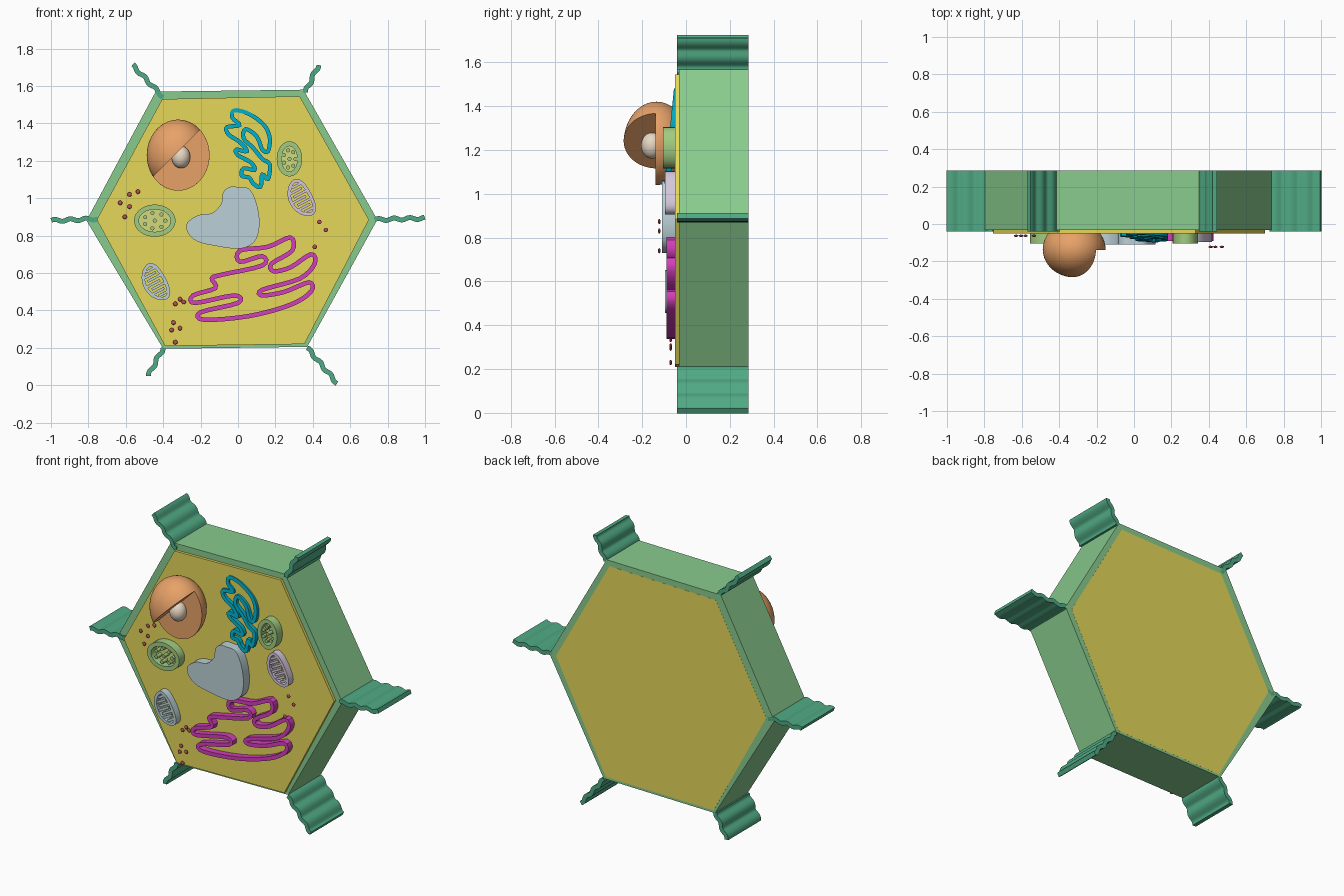
import bpy, bmesh, math
from mathutils import Vector

if "Cube" in bpy.data.objects:
    bpy.data.objects.remove(bpy.data.objects["Cube"])

def mat(name, *rgb):
    m = bpy.data.materials.new(name)
    m.diffuse_color = (*rgb, 1)
    m.use_nodes = True
    m.node_tree.nodes["Principled BSDF"].inputs["Base Color"].default_value = m.diffuse_color
    return m

GREEN = mat("wall_green", .25, .60, .27)
TEAL = mat("fin_green", .08, .40, .23)
YELLOW = mat("yellow", .78, .68, .10)
ORANGE = mat("orange", .80, .36, .14)
CREAM = mat("cream", .80, .68, .55)
BLUE = mat("pale_blue", .50, .64, .68)
LEAF = mat("leaf_green", .36, .60, .22)
LIME = mat("lime", .66, .70, .20)
MAGENTA = mat("magenta", .65, .05, .50)
CYAN = mat("cyan", 0, .40, .55)
LILAC = mat("lilac", .65, .57, .70)
RED = mat("red", .50, .08, .10)

def smooth(o):
    bpy.ops.object.select_all(action='DESELECT')
    o.select_set(True)
    bpy.context.view_layer.objects.active = o
    bpy.ops.object.shade_smooth_by_angle(angle=math.radians(35))

def finish(bm, name, m):
    bmesh.ops.recalc_face_normals(bm, faces=bm.faces)
    me = bpy.data.meshes.new(name)
    bm.to_mesh(me)
    bm.free()
    me.materials.append(m)
    o = bpy.data.objects.new(name, me)
    bpy.context.collection.objects.link(o)
    smooth(o)
    return o

def spline(pts, n=4, closed=True):
    """Smooth a point list with a Catmull-Rom curve."""
    p = [Vector(q) for q in pts]
    k, out = len(p), []
    for i in range(k):
        a, b, c, d = p[i - 1], p[i], p[(i + 1) % k], p[(i + 2) % k]
        for j in range(n):
            t = j / n
            out.append(.5 * (2 * b + (c - a) * t + (2 * a - 5 * b + 4 * c - d) * t * t
                             + (3 * b - a - 3 * c + d) * t ** 3))
    return out

def add_prism(bm, pts, y0, y1):
    """Fill an x-z outline and extrude it along y."""
    f = bm.faces.new([bm.verts.new((p[0], y0, p[1])) for p in pts])
    g = bmesh.ops.extrude_face_region(bm, geom=[f])
    vs = [v for v in g['geom'] if isinstance(v, bmesh.types.BMVert)]
    bmesh.ops.translate(bm, vec=(0, y1 - y0, 0), verts=vs)

def add_ribbon(bm, pts, w, y0, y1, closed=True):
    """Sweep a rectangular wall of half-width w along an x-z path."""
    p = [Vector(q) for q in pts]
    k, rows = len(p), []
    for i in range(k):
        a = p[i - 1] if closed or i else p[0]
        b = p[(i + 1) % k] if closed or i < k - 1 else p[-1]
        t = (b - a).normalized()
        n = Vector((-t.y, t.x)) * w
        l, r = p[i] + n, p[i] - n
        rows.append([bm.verts.new(c) for c in
                     ((l.x, y0, l.y), (r.x, y0, r.y), (r.x, y1, r.y), (l.x, y1, l.y))])
    for i in range(k if closed else k - 1):
        A, B = rows[i], rows[(i + 1) % k]
        for j in range(4):
            bm.faces.new((A[j], A[(j + 1) % 4], B[(j + 1) % 4], B[j]))
    if not closed:
        bm.faces.new(rows[0])
        bm.faces.new(rows[-1])

def prism(name, pts, y0, y1, m):
    bm = bmesh.new()
    add_prism(bm, pts, y0, y1)
    return finish(bm, name, m)

def ribbon(name, pts, w, y0, y1, m, closed=True):
    bm = bmesh.new()
    add_ribbon(bm, pts, w, y0, y1, closed)
    return finish(bm, name, m)

def ball(name, loc, scale, m, seg=48):
    bpy.ops.mesh.primitive_uv_sphere_add(segments=seg, ring_count=seg // 2, radius=1, location=loc)
    o = bpy.context.object
    o.name = name
    o.scale = scale
    o.data.materials.append(m)
    smooth(o)
    return o

def ellipse(cx, cz, rx, rz, n=32):
    return [(cx + rx * math.cos(i * math.tau / n), cz + rz * math.sin(i * math.tau / n))
            for i in range(n)]

# Hexagonal cell wall and the raised cytoplasm slab
prism("cell_wall", [(-.81, .88), (-.44, 1.57), (.35, 1.58), (.745, .885), (.37, .205), (-.40, .195)],
      -.033, .285, GREEN)
prism("cytoplasm", [(-.755, .885), (-.405, 1.53), (.33, 1.545), (.70, .885), (.355, .22), (-.39, .21)],
      -.05, .2855, YELLOW)

# Wavy neighbouring wall fins at the corners
fins = [((-.75, .89), (-.998, .88)), ((-.40, 1.54), (-.565, 1.712)), ((.36, 1.565), (.43, 1.712)),
        ((.73, .885), (.998, .893)), ((.37, .20), (.53, .01)), ((-.40, .20), (-.48, .05))]
for i, (a, b) in enumerate(fins):
    a, b = Vector(a), Vector(b)
    d = b - a
    n = Vector((-d.y, d.x)).normalized()
    path = [a + d * t / 24 + n * .006 * math.sin(t / 24 * d.length * 75) for t in range(25)]
    ribbon(f"wall_fin_{i}", path, .013, -.04, .285, TEAL, False)

# Nucleus with a quarter cut away, and its core
nucleus = ball("nucleus", (-.32, -.135, 1.23), (.168, .15, .19), ORANGE, 64)
h = .3 / math.sqrt(2)
bpy.ops.mesh.primitive_cube_add(size=.6, location=(-.335 + h, -.44, 1.235 - h),
                                rotation=(0, math.radians(45), 0))
cutter = bpy.context.object
cutter.name = "nucleus_cutter"
cutter.hide_render = True
mod = nucleus.modifiers.new("cut", 'BOOLEAN')
mod.object = cutter
mod.operation = 'DIFFERENCE'
bpy.context.view_layer.objects.active = nucleus
bpy.ops.object.modifier_apply(modifier="cut")
bpy.data.objects.remove(cutter)
smooth(nucleus)
ball("nucleolus", (-.305, -.155, 1.22), (.05, .05, .06), CREAM, 32)

# Vacuole
prism("vacuole", spline([(0, 1.06), (.06, 1.05), (.10, .97), (.115, .86), (.09, .77), (.01, .73),
                         (-.12, .745), (-.22, .77), (-.27, .82), (-.27, .87), (-.21, .91),
                         (-.14, .92), (-.09, .97), (-.08, 1.03), (-.045, 1.06)]), -.11, -.045, BLUE)

# Endoplasmic reticulum: one folded wall
er = [(.28, .79), (.16, .74), (.01, .72), (.01, .66), (.13, .69), (.13, .64), (-.09, .59), (-.14, .57),
      (-.12, .52), (-.24, .48), (-.23, .44), (-.02, .48), (0, .44), (-.2, .39), (-.18, .35), (.06, .37),
      (.28, .43), (.39, .50), (.38, .55), (.25, .50), (.13, .48), (.13, .51), (.33, .57), (.41, .65),
      (.39, .70), (.28, .63), (.19, .61), (.18, .65), (.29, .72)]
ribbon("endoplasmic_reticulum", spline(er), .012, -.09, -.045, MAGENTA)

# Golgi body: folded wall leaning forward at the bottom
golgi_path = [(-.02, 1.47), (.06, 1.45), (.14, 1.39), (.17, 1.32), (.16, 1.25), (.13, 1.26), (.10, 1.33),
              (.04, 1.37), (.03, 1.32), (.08, 1.27), (.13, 1.21), (.17, 1.18), (.16, 1.10), (.13, 1.13),
              (.12, 1.06), (.08, 1.08), (.06, 1.11), (.02, 1.12), (.03, 1.16), (.09, 1.15), (.07, 1.19),
              (0, 1.23), (-.01, 1.26), (.05, 1.25), (.01, 1.30), (-.05, 1.34), (-.06, 1.38),
              (.01, 1.39), (-.03, 1.43)]
golgi = ribbon("golgi_body", spline(golgi_path), .011, -.055, -.03, CYAN)
for v in golgi.data.vertices:
    v.co.y -= (1.48 - v.co.z) * .1

# Chloroplasts: ring, floor and small pillars
for side, cx, cz, rx, rz in (("left", -.445, .88, .098, .073), ("right", .275, 1.21, .055, .081)):
    ribbon(f"chloroplast_{side}", ellipse(cx, cz, rx, rz), .013, -.105, -.045, LEAF)
    prism(f"chloroplast_floor_{side}", ellipse(cx, cz, rx, rz), -.056, -.045, LIME)
    bm = bmesh.new()
    for u, v in ellipse(0, 0, .58, .58, 7) + [(0, 0)]:
        add_prism(bm, ellipse(cx + u * rx, cz + v * rz, .011, .011, 12), -.10, -.05)
    finish(bm, f"chloroplast_pillars_{side}", LEAF)

# Mitochondria: bean-shaped rim with alternating inner folds
for side, cx, cz, m in (("left", -.44, .55, BLUE), ("right", .34, 1.0, LILAC)):
    ang = math.radians(-62)
    c, s = math.cos(ang), math.sin(ang)
    def place(u, v):
        v -= 1.6 * u * u - .006
        return (cx + u * c + v * s, cz + u * s - v * c)
    bm = bmesh.new()
    add_ribbon(bm, [place(u, v) for u, v in ellipse(0, 0, .098, .054)], .009, -.095, -.045)
    for i in range(7):
        u = (i - 3) * .024
        e = .054 * math.sqrt(1 - (u / .098) ** 2) * (1 if i % 2 else -1)
        add_ribbon(bm, [place(u, e), place(u, 0), place(u, -.6 * e)], .007, -.09, -.045, False)
    finish(bm, f"mitochondrion_{side}", m)

# Ribosomes
groups = [(-.063, [(-.58, 1.02), (-.535, 1.035), (-.63, .975), (-.58, .955), (-.605, .90)]),
          (-.122, [(.435, .873), (.47, .83), (.41, .74)]),
          (-.07, [(-.335, .435), (-.31, .46), (-.29, .445), (-.345, .335), (-.31, .305),
                  (-.355, .295), (-.335, .23)])]
for g, (y, pts) in enumerate(groups):
    for i, (x, z) in enumerate(pts):
        ball(f"ribosome_{g}_{i}", (x, y, z), (.012, .006, .012), RED, 16)
